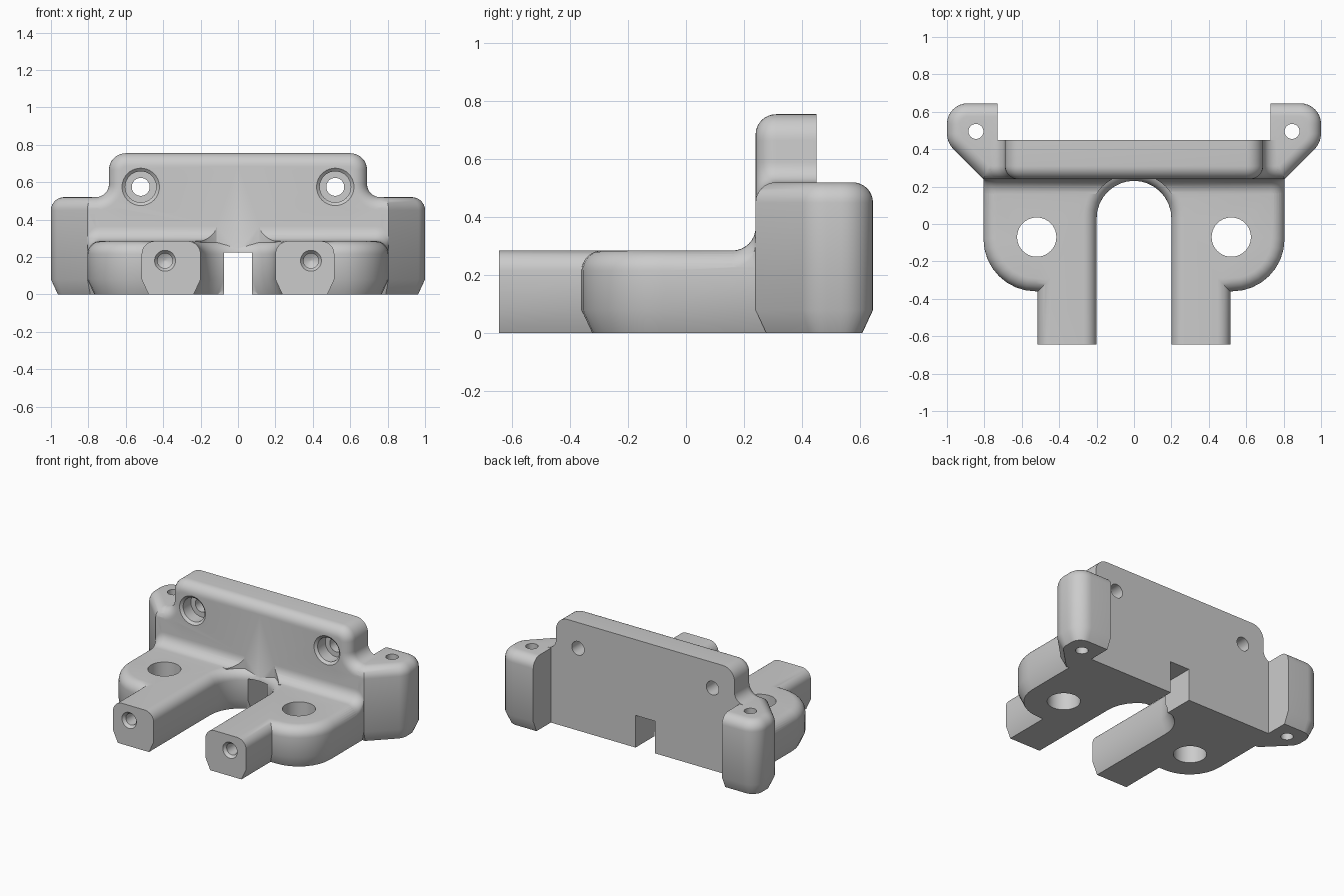
import bpy, bmesh, math
from mathutils import Vector

cube = bpy.data.objects.get("Cube")
if cube:
    bpy.data.objects.remove(cube, do_unlink=True)

ROUND = 0.07                 # radius of the rounded edges
CHAMFER = (0.037, 0.08)      # inset and height of the bottom chamfer
STEPS = 8
OVER = -0.05                 # half model runs a little past the centre
SHADE = (0.6, 0.6, 0.6, 1)

grey = bpy.data.materials.new("plain grey")
grey.use_nodes = True
grey.diffuse_color = SHADE
grey.node_tree.nodes["Principled BSDF"].inputs["Base Color"].default_value = SHADE


def loft(name, rings):
    """Closed solid through rings of equal point count."""
    bm = bmesh.new()
    loops = [[bm.verts.new(p) for p in ring] for ring in rings]
    count = len(loops[0])
    for low, high in zip(loops, loops[1:]):
        for i in range(count):
            j = (i + 1) % count
            bm.faces.new((low[i], low[j], high[j], high[i]))
    bm.faces.new(loops[0][::-1])
    bm.faces.new(loops[-1])
    bmesh.ops.recalc_face_normals(bm, faces=bm.faces[:])
    mesh = bpy.data.meshes.new(name)
    bm.to_mesh(mesh)
    bm.free()
    mesh.materials.append(grey)
    obj = bpy.data.objects.new(name, mesh)
    bpy.context.scene.collection.objects.link(obj)
    return obj


def outline(corners):
    """Corners are (x, y, radius, edge is shaped); gives points and edge flags."""
    points, flags = [], []
    for i, (x, y, r, flag) in enumerate(corners):
        p = Vector((x, y))
        if r == 0:
            points.append(p)
            flags.append(flag)
            continue
        u = (Vector(corners[i - 1][:2]) - p).normalized()
        v = (Vector(corners[(i + 1) % len(corners)][:2]) - p).normalized()
        half = u.angle(v) / 2
        centre = p + (u + v).normalized() * r / math.sin(half)
        start = p + u * r / math.tan(half) - centre
        end = p + v * r / math.tan(half) - centre
        a = math.atan2(start.y, start.x)
        sweep = math.atan2(start.x * end.y - start.y * end.x, start.dot(end))
        for k in range(STEPS + 1):
            t = a + sweep * k / STEPS
            points.append(centre + r * Vector((math.cos(t), math.sin(t))))
            flags.append(flag)
    return points, flags


def inset(points, flags, amount):
    """Move each shaped edge inward by the amount."""
    result = []
    for i, p in enumerate(points):
        a = (p - points[i - 1]).normalized()
        b = (points[(i + 1) % len(points)] - p).normalized()
        n, m = Vector((-a.y, a.x)), Vector((-b.y, b.x))
        d, e = amount * flags[i - 1], amount * flags[i]
        det = n.x * m.y - n.y * m.x
        if abs(det) < 0.001:
            result.append(p + n * d)
        else:
            result.append(p + Vector((d * m.y - e * n.y, e * n.x - d * m.x)) / det)
    return result


def rounded_levels(start, end):
    """Levels along an axis that finish in a quarter round at the end."""
    sign = 1 if end > start else -1
    levels = []
    for k in range(STEPS + 1):
        t = math.pi / 2 * k / STEPS
        levels.append((end - sign * ROUND * (1 - math.sin(t)), ROUND * (1 - math.cos(t))))
    return levels


def slab(name, corners, height):
    """Upright slab with a chamfered foot and rounded top edge."""
    points, flags = outline(corners)
    levels = [(0, CHAMFER[0]), (CHAMFER[1], 0)] + rounded_levels(0, height)
    return loft(name, [[(p.x, p.y, z) for p in inset(points, flags, d)] for z, d in levels])


def drill(name, centre, axis, profile, sides=40):
    """Turned cutter; profile holds (distance along axis, radius)."""
    rings = []
    for t, r in profile:
        ring = []
        for k in range(sides):
            a = 2 * math.pi * k / sides
            c, s = r * math.cos(a), r * math.sin(a)
            offset = Vector((c, s, t)) if axis == "z" else Vector((c, t, s))
            ring.append(Vector(centre) + offset)
        rings.append(ring)
    return loft(name, rings)


def combine(target, tool, operation):
    mod = target.modifiers.new(tool.name, "BOOLEAN")
    mod.operation = operation
    mod.solver = "EXACT"
    mod.object = tool
    tool.hide_render = True


# Base with round slot, prong and side lobe (left half)
body = slab("bracket_body", [
    (OVER, 0.23, 0, 1), (0.2, 0.23, 0.2, 1), (0.2, -0.645, 0, 0), (0.515, -0.645, 0, 1),
    (0.515, -0.36, 0, 1), (0.805, -0.36, 0.28, 1), (0.805, 0.4, 0, 0), (OVER, 0.4, 0, 0)], 0.285)

# Upright plate with rounded front edge
points, flags = outline([
    (OVER, 0, 0, 0), (0.765, 0, 0, 0), (0.765, 0.52, 0, 1), (0.69, 0.52, 0.07, 1),
    (0.69, 0.755, 0.09, 1), (OVER, 0.755, 0, 0)])
levels = [(0.45, 0)] + rounded_levels(0.45, 0.24)
plate = loft("upright_plate", [[(p.x, y, p.y) for p in inset(points, flags, d)] for y, d in levels])

# Corner ear
ear = slab("corner_ear", [
    (0.805, 0.24, 0, 1), (1, 0.435, 0.12, 1), (1, 0.645, 0.11, 1), (0.73, 0.645, 0, 0),
    (0.73, 0.42, 0, 0), (0.6, 0.42, 0, 0), (0.6, 0.24, 0, 1)], 0.52)

# Hollow fillet between base and plate, bending down over the base edge
section = [(0.16, 0.25), (0.3, 0.25), (0.3, 0.365)]
for k in range(STEPS, -1, -1):
    t = math.pi / 2 * k / STEPS
    section.append((0.16 + 0.08 * math.sin(t), 0.365 - 0.08 * math.cos(t)))
stations = [(OVER, 0)]
for k in range(STEPS):
    t = math.radians(80) * k / (STEPS - 1)
    stations.append((0.735 + ROUND * math.sin(t), ROUND * (1 - math.cos(t))))
fillet = loft("plate_fillet", [[(x, y, z - drop) for y, z in section] for x, drop in stations])
slot_relief = drill("slot_relief", (0, 0.03, 0), "z", [(0, 0.24), (1, 0.24)])
combine(fillet, slot_relief, "DIFFERENCE")

# Holes and notch
notch = loft("centre_notch", [[(x, y, z) for x, z in
             ((-0.2, -0.1), (0.075, -0.1), (0.075, 0.225), (-0.2, 0.225))] for y in (0.1, 0.6)])
cutters = [
    notch,
    drill("base_hole", (0.52, -0.07, 0), "z", [(-0.1, 0.105), (0.5, 0.105)]),
    drill("ear_hole", (0.845, 0.495, 0), "z", [(-0.1, 0.04), (0.7, 0.04)]),
    drill("plate_hole", (0.52, 0.24, 0.575), "y",
          [(-0.02, 0.1), (0, 0.1), (0.015, 0.083), (0.1, 0.083), (0.1001, 0.048), (0.3, 0.048)]),
    drill("prong_hole", (0.39, -0.645, 0.18), "y",
          [(-0.02, 0.056), (0, 0.056), (0.02, 0.04), (0.28, 0.04), (0.3, 0.005)]),
]
parts = [plate, fillet, ear]
for part in parts:
    combine(body, part, "UNION")
for cutter in cutters:
    combine(body, cutter, "DIFFERENCE")

# Bake the half, trim it at the centre and drop the helpers
bpy.context.view_layer.update()
graph = bpy.context.evaluated_depsgraph_get()
baked = bpy.data.meshes.new_from_object(body.evaluated_get(graph))
body.modifiers.clear()
for helper in parts + cutters + [slot_relief]:
    bpy.data.objects.remove(helper, do_unlink=True)
bm = bmesh.new()
bm.from_mesh(baked)
bmesh.ops.bisect_plane(bm, geom=bm.verts[:] + bm.edges[:] + bm.faces[:], dist=0.00001,
                       plane_co=(0, 0, 0), plane_no=(1, 0, 0), clear_inner=True)
bm.to_mesh(baked)
bm.free()
body.data = baked
baked.materials.clear()
baked.materials.append(grey)

# Mirror to the other half and shade
bpy.ops.object.select_all(action="DESELECT")
body.select_set(True)
bpy.context.view_layer.objects.active = body
bpy.ops.object.shade_smooth_by_angle(angle=math.radians(30))
mirror = body.modifiers.new("mirror", "MIRROR")
mirror.use_clip = True
